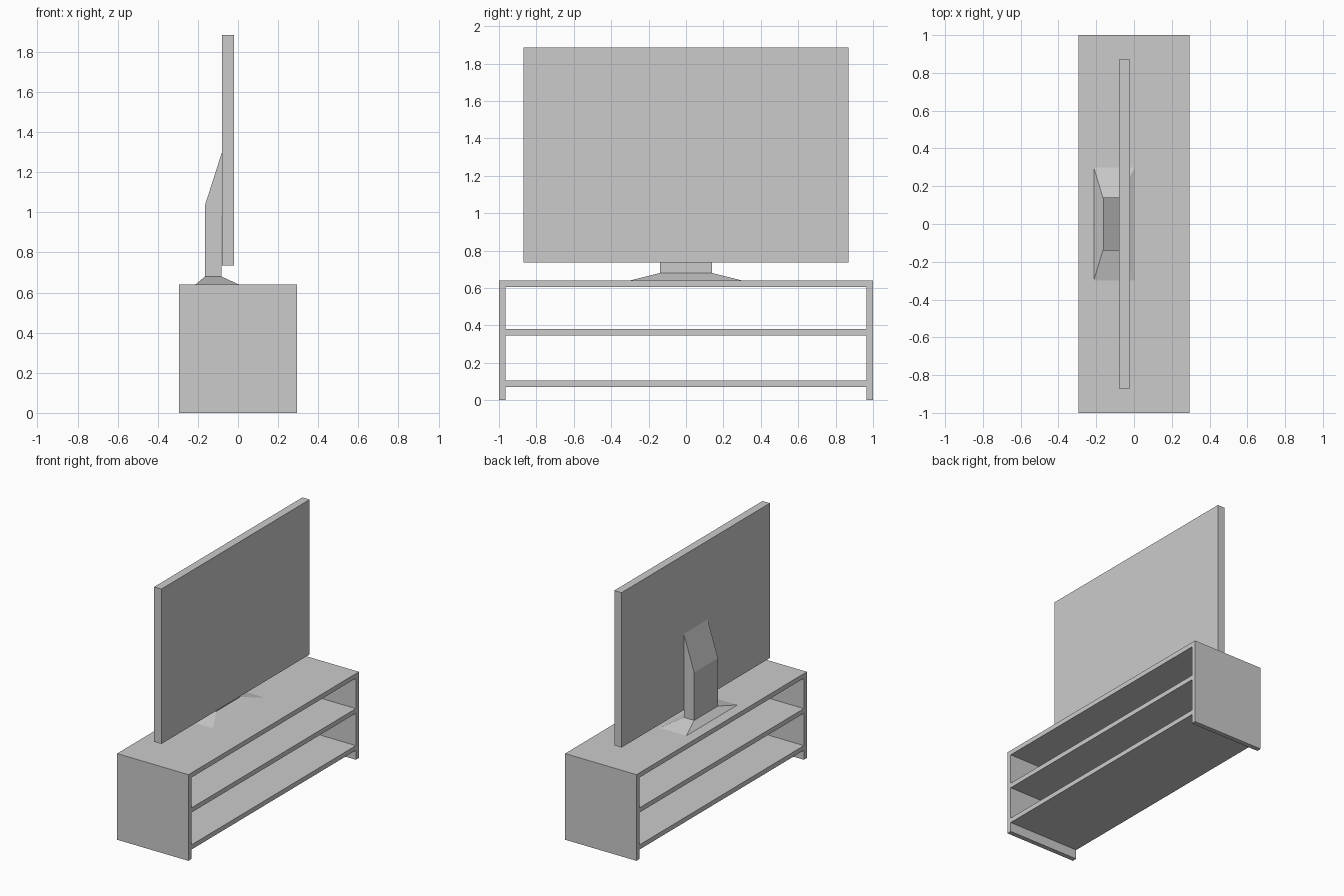
import bpy

if "Cube" in bpy.data.objects:
    bpy.data.objects.remove(bpy.data.objects["Cube"])


def make_mesh(name, verts, faces):
    mesh = bpy.data.meshes.new(name)
    mesh.from_pydata(verts, [], faces)
    obj = bpy.data.objects.new(name, mesh)
    bpy.context.collection.objects.link(obj)
    return obj


def loft(name, ring_a, ring_b):
    """Closed solid between two matching rings (ring_a clockwise seen from ring_b's side is not used)."""
    n = len(ring_a)
    faces = [tuple(reversed(range(n))), tuple(range(n, 2 * n))]
    faces += [(i, (i + 1) % n, n + (i + 1) % n, n + i) for i in range(n)]
    return make_mesh(name, ring_a + ring_b, faces)


def rect(x0, x1, y0, y1, z):
    return [(x0, y0, z), (x1, y0, z), (x1, y1, z), (x0, y1, z)]


def box(name, x0, x1, y0, y1, z0, z1):
    return loft(name, rect(x0, x1, y0, y1, z0), rect(x0, x1, y0, y1, z1))


# Cabinet: two side panels joined by three boards, open front and back
D, T = 0.293, 0.035
box("cabinet_side_left", -D, D, -1, -1 + T, 0, 0.64)
box("cabinet_side_right", -D, D, 1 - T, 1, 0, 0.64)
for name, z in (("bottom_shelf", 0.07), ("middle_shelf", 0.345), ("cabinet_top", 0.605)):
    box(name, -D, D, -1 + T, 1 - T, z, z + T)

# Television panel
box("screen", -0.08, -0.02, -0.87, 0.87, 0.735, 1.885)

# Stand foot: tapered plate
loft("stand_foot", rect(-0.213, 0.005, -0.30, 0.30, 0.64),
     rect(-0.165, -0.082, -0.14, 0.14, 0.68))

# Stand neck: side profile (x, z) extruded across the width
profile = [(-0.165, 0.68), (-0.082, 0.68), (-0.08, 1.30), (-0.165, 1.035)]
loft("stand_neck", [(x, 0.14, z) for x, z in profile],
     [(x, -0.14, z) for x, z in profile])
